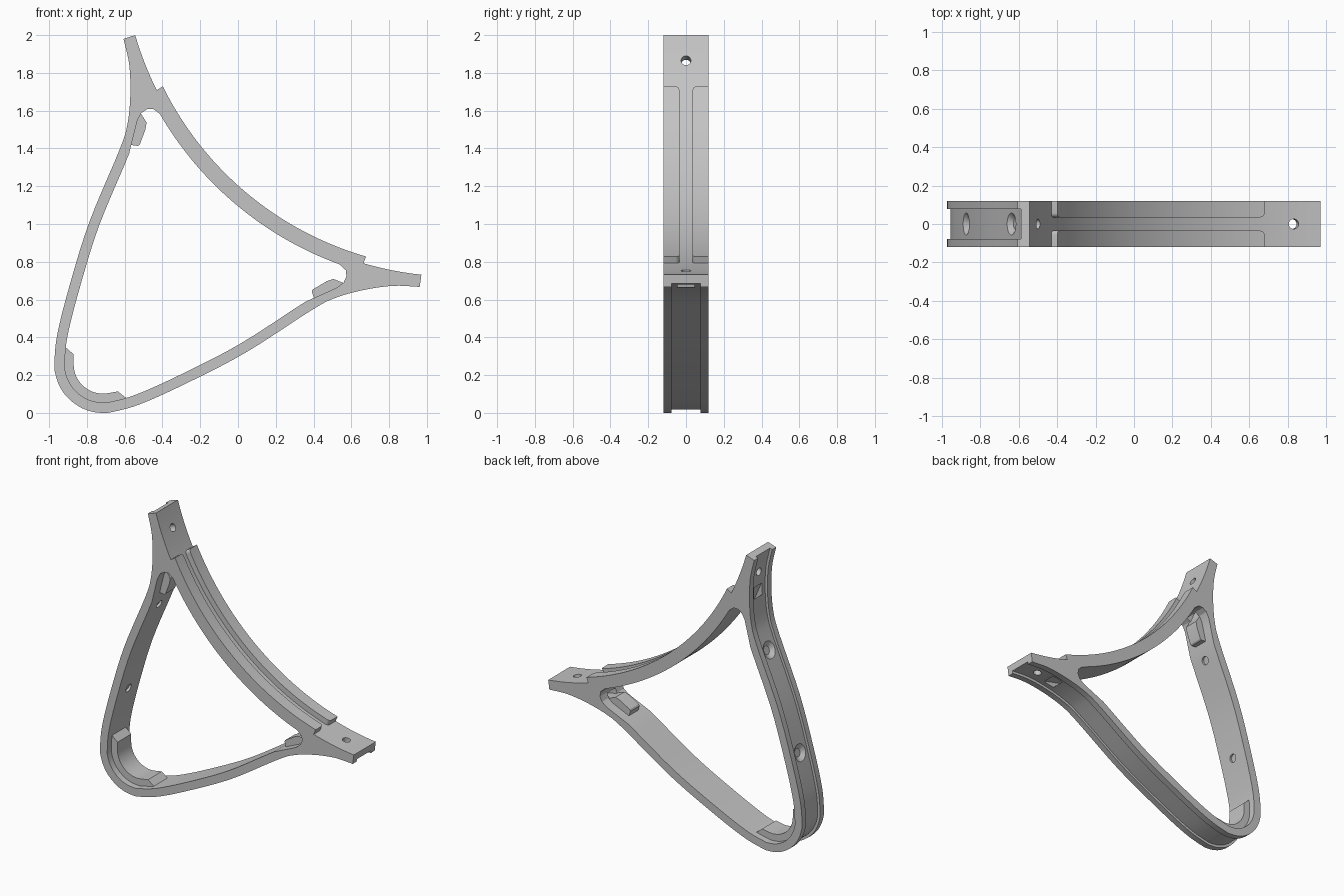
import bpy, bmesh, math
from mathutils import Vector

cube = bpy.data.objects.get("Cube")
if cube:
    bpy.data.objects.remove(cube, do_unlink=True)

grey = bpy.data.materials.new("plain grey")
grey.use_nodes = True
grey.diffuse_color = (0.55, 0.55, 0.55, 1)
grey.node_tree.nodes["Principled BSDF"].inputs["Base Color"].default_value = (0.55, 0.55, 0.55, 1)

# Symmetry axis in the x-z plane, starting at the centre of the rounded corner
ORIGIN = Vector((-0.715, 0.257))
AXIS = Vector((0.642, 0.7667)).normalized()
SIDE = Vector((-AXIS.y, AXIS.x))
HALF = 0.12            # half depth of the frame
ARC_CENTRE = 2.923     # distance of the bar's arc centre along the axis
BAR_R = 1.777


def mirrored(pts):
    return [p - 2 * (p - ORIGIN).dot(SIDE) * SIDE for p in pts]


def corner_arc(radius, steps=8):
    a0 = math.atan2(-AXIS.y, -AXIS.x) % math.tau
    return [ORIGIN + radius * Vector((math.cos(a), math.sin(a)))
            for a in [a0 + (math.pi - a0) * i / steps for i in range(steps + 1)]]


def bar_arc(radius, v0, v1, steps=48):
    pts = []
    for i in range(steps + 1):
        v = v0 + (v1 - v0) * i / steps
        pts.append(ORIGIN + AXIS * (ARC_CENTRE - math.sqrt(radius ** 2 - v * v)) + SIDE * v)
    return pts


def spline(ctrl, steps=5):
    c = [2 * ctrl[0] - ctrl[1]] + ctrl + [2 * ctrl[-1] - ctrl[-2]]
    out = []
    for a, b, d, e in zip(c, c[1:], c[2:], c[3:]):
        for i in range(steps):
            t = i / steps
            out.append(0.5 * (2 * b + (d - a) * t + (2 * a - 5 * b + 4 * d - e) * t * t
                              + (3 * b - a - 3 * d + e) * t ** 3))
    return out + [ctrl[-1]]


def offset(path, dist):
    out = []
    for i, p in enumerate(path):
        t = (path[min(i + 1, len(path) - 1)] - path[max(i - 1, 0)]).normalized()
        out.append(p + dist * Vector((-t.y, t.x)))
    return out


def add_object(name, bm):
    bmesh.ops.recalc_face_normals(bm, faces=bm.faces)
    mesh = bpy.data.meshes.new(name)
    bm.to_mesh(mesh)
    bm.free()
    mesh.materials.append(grey)
    obj = bpy.data.objects.new(name, mesh)
    bpy.context.collection.objects.link(obj)
    return obj


def prism(name, pts, y0, y1, round_y=None):
    bm = bmesh.new()
    face = bm.faces.new([bm.verts.new((p.x, y0, p.y)) for p in pts])
    new = bmesh.ops.extrude_face_region(bm, geom=[face])["geom"]
    bmesh.ops.translate(bm, vec=(0, y1 - y0, 0), verts=[g for g in new if isinstance(g, bmesh.types.BMVert)])
    if round_y is not None:   # round the end corners on one side
        n = len(pts) // 2
        ends = [(pts[0], pts[-1]), (pts[n - 1], pts[n])]
        locs = [{(round(p.x, 4), round(p.y, 4)) for p in pair} for pair in ends]
        edges = [e for e in bm.edges if all(abs(v.co.y - round_y) < 1e-4 for v in e.verts)
                 and {(round(v.co.x, 4), round(v.co.z, 4)) for v in e.verts} in locs]
        bmesh.ops.bevel(bm, geom=edges, offset=0.022, segments=5, profile=0.5, affect='EDGES')
    return add_object(name, bm)


def cone(name, centre, direction, r0, r1, depth):
    bm = bmesh.new()
    bmesh.ops.create_cone(bm, cap_ends=True, segments=32, radius1=r0, radius2=r1, depth=depth)
    d = Vector((direction.x, 0, direction.y))
    obj = add_object(name, bm)
    rot = d.to_track_quat('Z', 'Y').to_matrix().to_4x4()
    rot.translation = (centre.x, 0, centre.y)
    obj.data.transform(rot)
    return obj


def cut(target, cutter):
    cutter.hide_render = True
    mod = target.modifiers.new("cut", 'BOOLEAN')
    mod.operation, mod.solver, mod.object = 'DIFFERENCE', 'EXACT', cutter
    bpy.context.view_layer.objects.active = target
    bpy.ops.object.modifier_apply(modifier=mod.name)
    bpy.data.objects.remove(cutter, do_unlink=True)


def points(*pairs):
    return [Vector(p) for p in pairs]


# Frame: outer sweep from one arm tip round the corner to the other, closed by the bar arc
half = spline(corner_arc(0.257, 4) + points(
    (-0.957, 0.415), (-0.89, 0.68), (-0.786, 1.013), (-0.627, 1.394),
    (-0.585, 1.53), (-0.57, 1.685), (-0.576, 1.844), (-0.606, 1.98)))
outer = half[::-1] + mirrored(half)[1:]
frame = prism("frame", outer + bar_arc(BAR_R, -0.988, 0.988), -HALF, HALF)

# Large opening with rounded upper corners
inner = offset(outer, 0.055)[:len(half)][::-1]
hole = [p for p in inner if p.y < 1.4]
hole += points((-0.545, 1.5), (-0.532, 1.55), (-0.512, 1.588), (-0.482, 1.608), (-0.45, 1.61))
hole += bar_arc(1.822, 0.62, 0, 24)
hole += mirrored(hole[1:-1])[::-1]
cut(frame, prism("opening_cutter", hole, -0.3, 0.3))

# Shallow channel along the outside of both side bands
path = [outer[0] + (outer[0] - outer[1])] + outer + [outer[-1] + (outer[-1] - outer[-2])]
channel = offset(path, 0.018) + offset(path, -0.05)[::-1]
cut(frame, prism("channel_cutter", channel, -0.077, 0.077))

# Slots from the channel into the upper corners
run = Vector((-0.4, 0.92)).normalized()
across = Vector((run.y, -run.x)) * 0.018
mid = Vector((-0.525, 1.65))
slot = [mid + run * 0.1 + across, mid + run * 0.1 - across,
        mid - run * 0.1 - across, mid - run * 0.1 + across]
for pts in (slot, mirrored(slot)):
    cut(frame, prism("slot_cutter", pts, -0.045, 0.045))

# Screw holes through the arms
for v in (0.867, -0.867):
    centre = bar_arc(BAR_R, v, v, 1)[0]
    radial = (ORIGIN + AXIS * ARC_CENTRE - centre).normalized()
    cut(frame, cone("arm_hole_cutter", centre, radial, 0.026, 0.026, 0.4))

# Countersunk holes in the left-hand band
for z in (0.68, 1.33):
    i = min(range(len(half)), key=lambda k: abs(half[k].y - z))
    t = (half[i + 1] - half[i - 1]).normalized()
    inward = Vector((t.y, -t.x))
    p = half[i] + t * ((z - half[i].y) / t.y)
    cut(frame, cone("band_hole_cutter", p, inward, 0.028, 0.028, 0.3))
    cut(frame, cone("countersink_cutter", p + inward * 0.027, inward, 0.063, 0.028, 0.026))

# Raised rails on the bar, with a groove between them
rail = bar_arc(1.739, 0.702, -0.702) + bar_arc(BAR_R + 0.002, -0.714, 0.714)
parts = [frame,
         prism("front_rail", rail, -HALF, -0.035, -0.035),
         prism("back_rail", rail, 0.035, HALF, 0.035)]

# Pad lining the rounded lower corner
lining = corner_arc(0.155) + points((-0.87, 0.31), (-0.918, 0.352), (-0.94, 0.345))
lining += corner_arc(0.222)[::-1]
loop = lining[:-1] + mirrored(lining)[::-1][:-1]
parts.append(prism("corner_pad", loop, -0.075, 0.075))

# Small pads in the upper corners
clip = points((-0.535, 1.59), (-0.514, 1.585), (-0.484, 1.537), (-0.49, 1.5),
              (-0.52, 1.42), (-0.53, 1.413), (-0.578, 1.42), (-0.562, 1.48))
parts.append(prism("upper_pad", clip, -0.05, 0.05))
parts.append(prism("side_pad", mirrored(clip), -0.05, 0.05))

# Smooth curved faces, keep edges crisp
bpy.ops.object.select_all(action='DESELECT')
for obj in parts:
    obj.select_set(True)
bpy.context.view_layer.objects.active = frame
bpy.ops.object.shade_smooth_by_angle(angle=math.radians(25))
